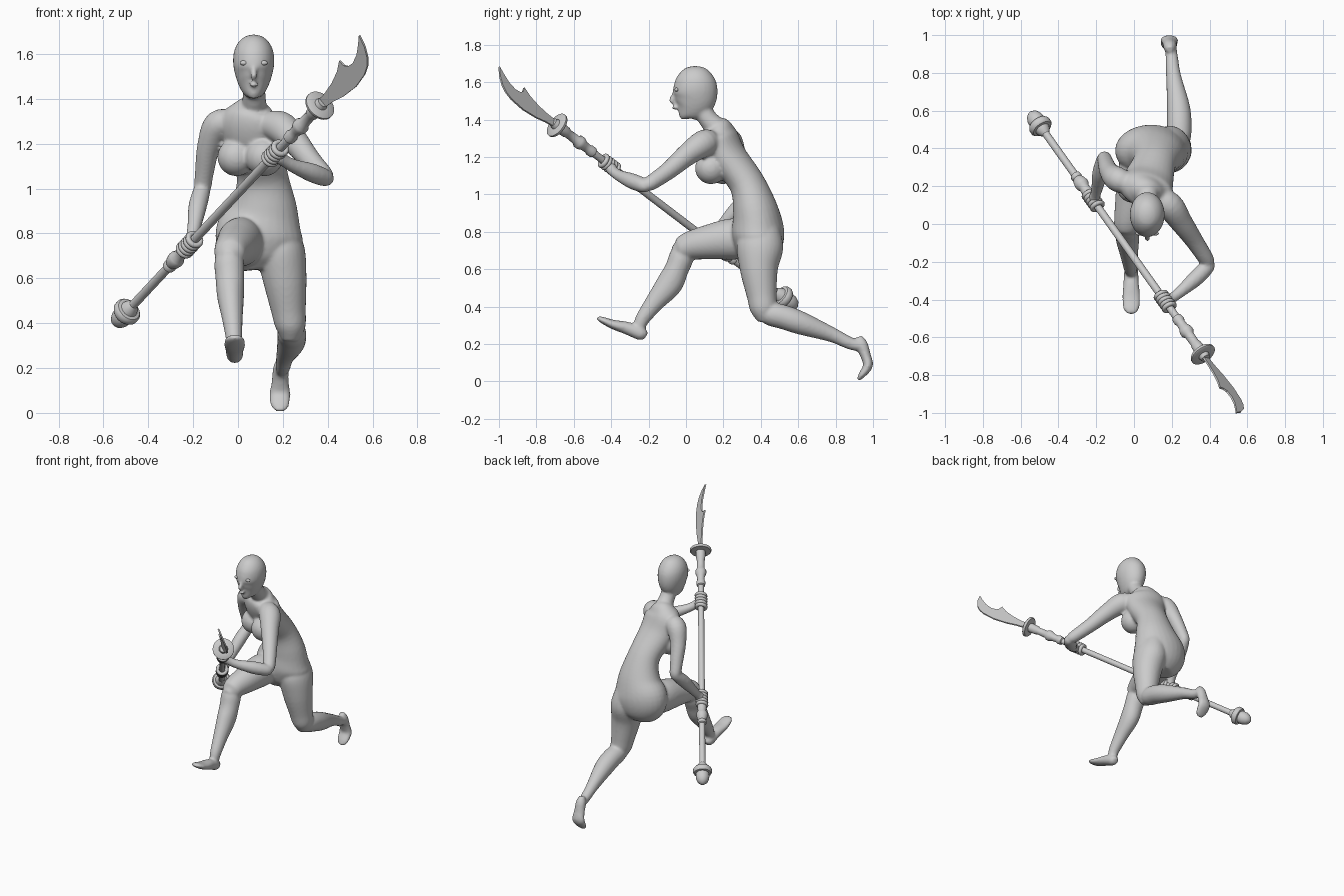
import bpy, bmesh, math
from mathutils import Vector, Matrix

X, Y, Z = Vector((1, 0, 0)), Vector((0, 1, 0)), Vector((0, 0, 1))


def finish(name, bm, angle=40):
    bmesh.ops.recalc_face_normals(bm, faces=bm.faces)
    me = bpy.data.meshes.new(name)
    bm.to_mesh(me)
    bm.free()
    me.shade_smooth()
    me.set_sharp_from_angle(angle=math.radians(angle))
    ob = bpy.data.objects.new(name, me)
    bpy.context.collection.objects.link(ob)
    return ob


def skin(bm, rings):
    """Bridge a list of point rings and cap both ends."""
    vs = [[bm.verts.new(p) for p in r] for r in rings]
    n = len(vs[0])
    for a, b in zip(vs, vs[1:]):
        for i in range(n):
            j = (i + 1) % n
            bm.faces.new((a[i], a[j], b[j], b[i]))
    bm.faces.new(vs[0][::-1])
    bm.faces.new(vs[-1])


def limb(bm, secs, side=X, side_end=None, steps=5, n=28):
    """Smooth tube through (x, y, z, half width[, half depth]) sections."""
    s = [list(p) if len(p) == 5 else list(p) + [p[3]] for p in secs]
    s = [s[0]] + s + [s[-1]]
    path = []
    for k in range(1, len(s) - 2):
        for i in range(steps):
            t = i / steps
            path.append([0.5 * (2 * b + (c - a) * t + (2 * a - 5 * b + 4 * c - d) * t * t
                         + (3 * b - a - 3 * c + d) * t ** 3)
                         for a, b, c, d in zip(*s[k - 1:k + 3])])
    path.append(s[-1])
    rings = []
    for i, p in enumerate(path):
        c = Vector(p[:3])
        lo, hi = path[max(i - 1, 0)], path[min(i + 1, len(path) - 1)]
        t = (Vector(hi[:3]) - Vector(lo[:3])).normalized()
        u = side.lerp(side_end or side, i / (len(path) - 1))
        a = (u - t * u.dot(t)).normalized()
        b = t.cross(a)
        ra, rb = max(p[3], .003), max(p[4], .003)
        rings.append([c + a * ra * math.cos(q) + b * rb * math.sin(q)
                      for q in (math.tau * j / n for j in range(n))])
    skin(bm, rings)


def ball(bm, c, r):
    bmesh.ops.create_uvsphere(bm, u_segments=24, v_segments=14, radius=1,
                              matrix=Matrix.Translation(c) @ Matrix.Diagonal((*r, 1)))


# polearm axis: d along the shaft, w across the blade
butt, guard = Vector((-.515, .545, .43)), Vector((.365, -.69, 1.37))
d = (guard - butt).normalized()
w = Vector((-.6, .15, .76))
w = (w - d * w.dot(d)).normalized()
nrm = d.cross(w)
L = (guard - butt).length

body = bmesh.new()
# torso, twisted from hips to shoulders
limb(body, [(.1, .39, .64, .1, .07), (.095, .39, .7, .165, .12), (.095, .385, .8, .195, .14),
            (.115, .37, .92, .15, .12), (.108, .325, 1.06, .115, .095), (.075, .225, 1.2, .135, .097),
            (.06, .18, 1.3, .145, .095), (.065, .165, 1.36, .09, .075), (.07, .15, 1.39, .04, .04)],
     Vector((.98, .1, 0)), Vector((.89, -.46, 0)))
for c in ((.117, .133, 1.14), (-.007, .197, 1.14)):
    ball(body, c, (.085, .085, .085))
# neck and head
limb(body, [(.07, .19, 1.33, .065), (.072, .12, 1.4, .052), (.07, .075, 1.48, .05)])
limb(body, [(.07, -.002, 1.402, .015, .02), (.07, 0, 1.42, .037, .043), (.07, .025, 1.46, .064, .09),
            (.07, .045, 1.51, .083, .115), (.07, .05, 1.56, .092, .119), (.07, .05, 1.61, .088, .108),
            (.07, .05, 1.65, .07, .083), (.07, .05, 1.677, .04, .05), (.07, .05, 1.687, .005, .005)])
# nose and lips
limb(body, [(.07, -.055, 1.57, .008), (.07, -.068, 1.53, .011), (.07, -.076, 1.503, .015),
            (.07, -.062, 1.485, .009)])
ball(body, (.07, -.06, 1.463), (.024, .015, .01))
# left arm
limb(body, [(.1, .15, 1.28, .05), (.185, .1, 1.275, .072), (.25, .01, 1.215, .06),
            (.32, -.09, 1.13, .048), (.385, -.19, 1.06, .04), (.4, -.22, 1.045, .025)], Z)
limb(body, [(.41, -.2, 1.04, .022), (.39, -.225, 1.047, .038), (.33, -.285, 1.07, .042),
            (.25, -.355, 1.1, .031), (.205, -.39, 1.125, .028), (.18, -.405, 1.145, .034)], Z)
# right arm
limb(body, [(-.01, .205, 1.29, .05), (-.085, .235, 1.285, .066), (-.13, .275, 1.19, .052),
            (-.15, .325, 1.07, .042), (-.158, .35, 1.0, .037), (-.16, .355, .98, .02)], Y)
limb(body, [(-.155, .365, 1.02, .02), (-.16, .345, .995, .037), (-.18, .27, .92, .041),
            (-.195, .19, .83, .031), (-.204, .155, .79, .028), (-.21, .135, .765, .034)], X)
# trailing leg and foot
limb(body, [(.165, .4, .83, .09, .1), (.19, .395, .72, .108, .125), (.208, .39, .6, .098, .102),
            (.225, .405, .46, .078, .08), (.235, .415, .38, .066, .07), (.235, .418, .32, .035, .035)])
limb(body, [(.235, .4, .39, .03), (.237, .44, .365, .06), (.24, .52, .345, .065),
            (.235, .62, .31, .061), (.21, .78, .25, .04), (.2, .88, .203, .033), (.195, .94, .19, .03)])
limb(body, [(.19, .925, .24, .018), (.19, .937, .2, .034, .034), (.188, .96, .14, .038, .028),
            (.187, .973, .085, .047, .026), (.187, .94, .035, .042, .018), (.187, .92, .008, .022, .008)])
# leading leg and foot
limb(body, [(.03, .38, .76, .09, .1), (.01, .25, .762, .1, .11), (-.01, .12, .745, .09, .093),
            (-.03, .02, .725, .076, .076), (-.038, -.03, .7, .064, .062), (-.04, -.07, .69, .03, .03)])
limb(body, [(-.04, -.01, .75, .03), (-.04, -.02, .68, .064), (-.036, -.05, .6, .064),
            (-.033, -.09, .52, .06, .07), (-.025, -.17, .42, .046, .051), (-.018, -.235, .33, .036, .038),
            (-.017, -.25, .28, .03)])
limb(body, [(-.015, -.215, .24, .02), (-.015, -.24, .255, .036), (-.015, -.315, .285, .041, .034),
            (-.015, -.39, .305, .048, .025), (-.015, -.45, .33, .042, .017), (-.015, -.476, .342, .02, .008)])
body = finish("figure_body", body)
# fuse the limbs into one smooth skin
rm = body.modifiers.new("fuse", 'REMESH')
rm.mode = 'VOXEL'
rm.voxel_size = .009
rm.use_smooth_shade = True
sm = body.modifiers.new("soften", 'SMOOTH')
sm.factor, sm.iterations = .5, 5

# eyes
eyes = bmesh.new()
for sx in (-1, 1):
    ball(eyes, (.07 + sx * .043, -.05, 1.56), (.019, .011, .011))
finish("eyes", eyes)

# gripping fingers and thumb around the shaft
for name, s, dirn in (("left_fingers", .773 * L, 1), ("right_fingers", .34 * L, 1)):
    bm = bmesh.new()
    c0 = butt + d * s
    for k in range(5):
        c = c0 + d * (k - 2) * .022
        tilt = (d + nrm * .12 * dirn).normalized()
        a = (w - tilt * w.dot(tilt)).normalized()
        b = tilt.cross(a)
        R, r, n, m = .03, .0125, 20, 10
        v = [[bm.verts.new(c + (a * math.cos(p) + b * math.sin(p)) * (R + r * math.cos(q)) + tilt * r * math.sin(q))
              for q in (math.tau * j / m for j in range(m))]
             for p in (math.tau * i / n for i in range(n))]
        for i in range(n):
            for j in range(m):
                i2, j2 = (i + 1) % n, (j + 1) % m
                bm.faces.new((v[i][j], v[i2][j], v[i2][j2], v[i][j2]))
    finish(name, bm)


def lathe(name, profile, n=28):
    bm = bmesh.new()
    skin(bm, [[butt + d * s + (w * math.cos(q) + nrm * math.sin(q)) * max(r, .002)
               for q in (math.tau * j / n for j in range(n))] for s, r in profile])
    return finish(name, bm)


# shaft with turned collars, pommel and guard
lathe("shaft", [(.05, .02), (.41, .02), (.415, .028), (.43, .03), (.44, .025), (.455, .033), (.48, .038),
                (.495, .036), (.51, .027), (.54, .03), (.56, .03), (.57, .02), (1.5, .02), (1.505, .028),
                (1.53, .03), (1.545, .024), (1.575, .026), (1.6, .036), (1.62, .036), (1.635, .026),
                (1.7, .024), (1.71, .029), (1.76, .032), (1.78, .03)])
lathe("pommel", [(-.066, 0), (-.06, .018), (-.045, .034), (-.02, .044), (.005, .045), (.018, .042),
                 (.02, .056), (.03, .062), (.05, .062), (.06, .054), (.062, .04), (.08, .034), (.1, .02)])
lathe("guard", [(L - .014, .03), (L - .012, .066), (L - .006, .071), (L + .004, .071), (L + .008, .066),
                (L + .01, .03), (L + .03, .024)])

# curved blade with a hooked spine
outline = [(0, .02), (.08, .022), (.15, .03), (.22, .048), (.272, .074), (.275, .045), (.29, .028),
           (.33, .022), (.38, .035), (.425, .06), (.466, .087), (.45, .035), (.42, -.01), (.385, -.037),
           (.34, -.053), (.25, -.062), (.15, -.05), (.08, -.032), (0, -.02)]
blade = bmesh.new()
skin(blade, [[guard + d * s + w * t + nrm * h for s, t in outline] for h in (-.005, .005)])
finish("blade", blade, 30)
